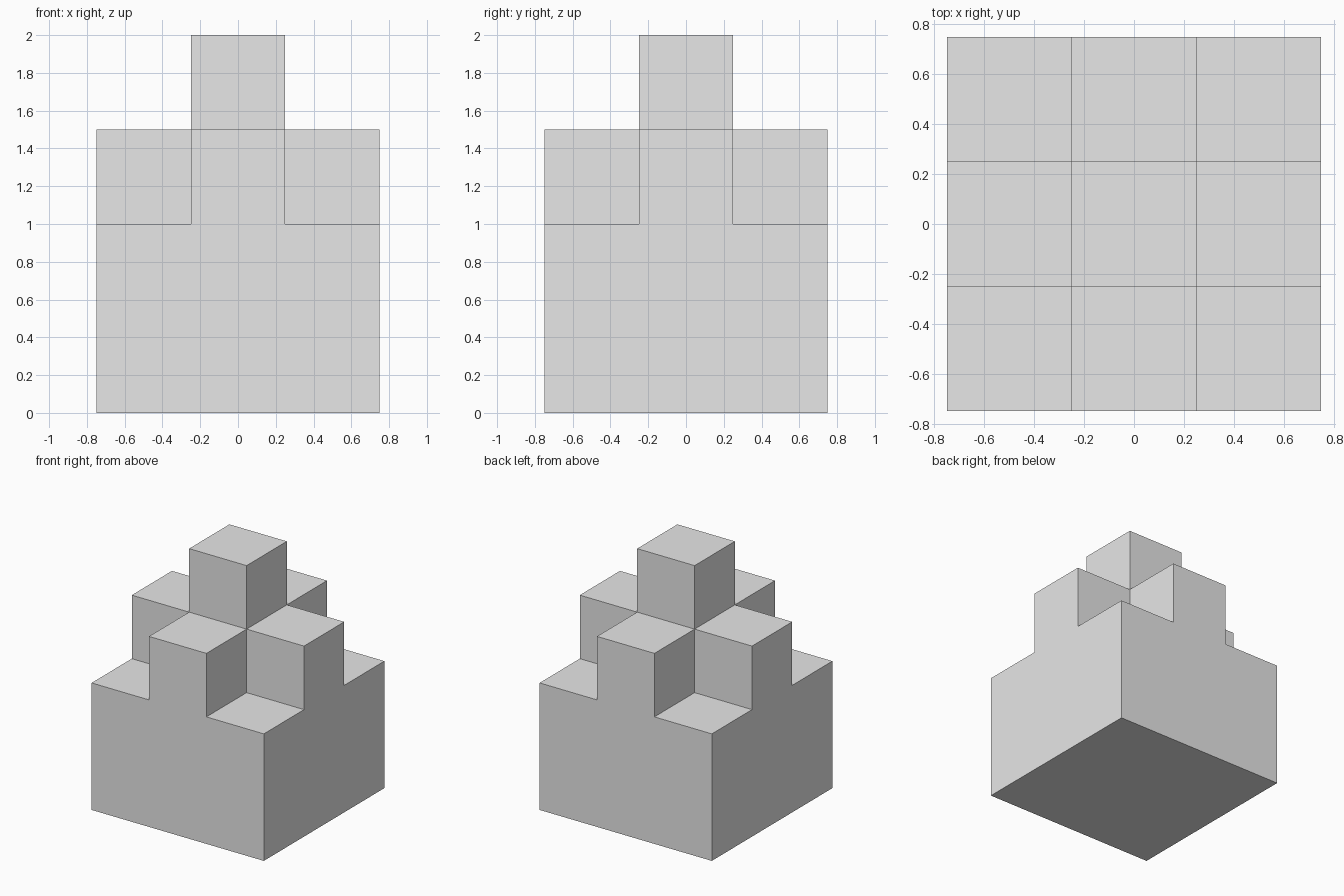
import bpy
import bmesh
from mathutils import Vector

cube = bpy.data.objects.get("Cube")
if cube:
    bpy.data.objects.remove(cube, do_unlink=True)

grey = bpy.data.materials.new("light_grey")
grey.use_nodes = True
colour = (0.8, 0.8, 0.8, 1.0)
grey.diffuse_color = colour
grey.node_tree.nodes["Principled BSDF"].inputs["Base Color"].default_value = colour

CELL = 0.5


# Stack height in cells: corners 2, arms of the cross 3, central tower 4
def filled(x, y, z):
    return max(abs(x), abs(y)) <= 1 and 0 <= z < 4 - abs(x) - abs(y)


# One watertight shell: a square wherever a filled cell meets an empty one
bm = bmesh.new()
for x in (-1, 0, 1):
    for y in (-1, 0, 1):
        for z in range(4 - abs(x) - abs(y)):
            centre = Vector((x, y, z + 0.5)) * CELL
            for axis in range(3):
                for sign in (-1, 1):
                    n = Vector((0, 0, 0))
                    n[axis] = sign
                    if filled(x + int(n.x), y + int(n.y), z + int(n.z)):
                        continue
                    u = Vector((0, 0, 0))
                    u[(axis + 1) % 3] = 1
                    v = n.cross(u)
                    corners = [(1, 1), (-1, 1), (-1, -1), (1, -1)]
                    bm.faces.new([bm.verts.new(centre + (n + u * a + v * b) * CELL / 2)
                                  for a, b in corners])

# Weld the squares and merge flat neighbours into whole faces
bmesh.ops.remove_doubles(bm, verts=bm.verts[:], dist=0.001)
bmesh.ops.dissolve_limit(bm, angle_limit=0.01, verts=bm.verts[:], edges=bm.edges[:])

mesh = bpy.data.meshes.new("stepped_block")
bm.to_mesh(mesh)
bm.free()
mesh.materials.append(grey)
block = bpy.data.objects.new("stepped_block", mesh)
bpy.context.collection.objects.link(block)
